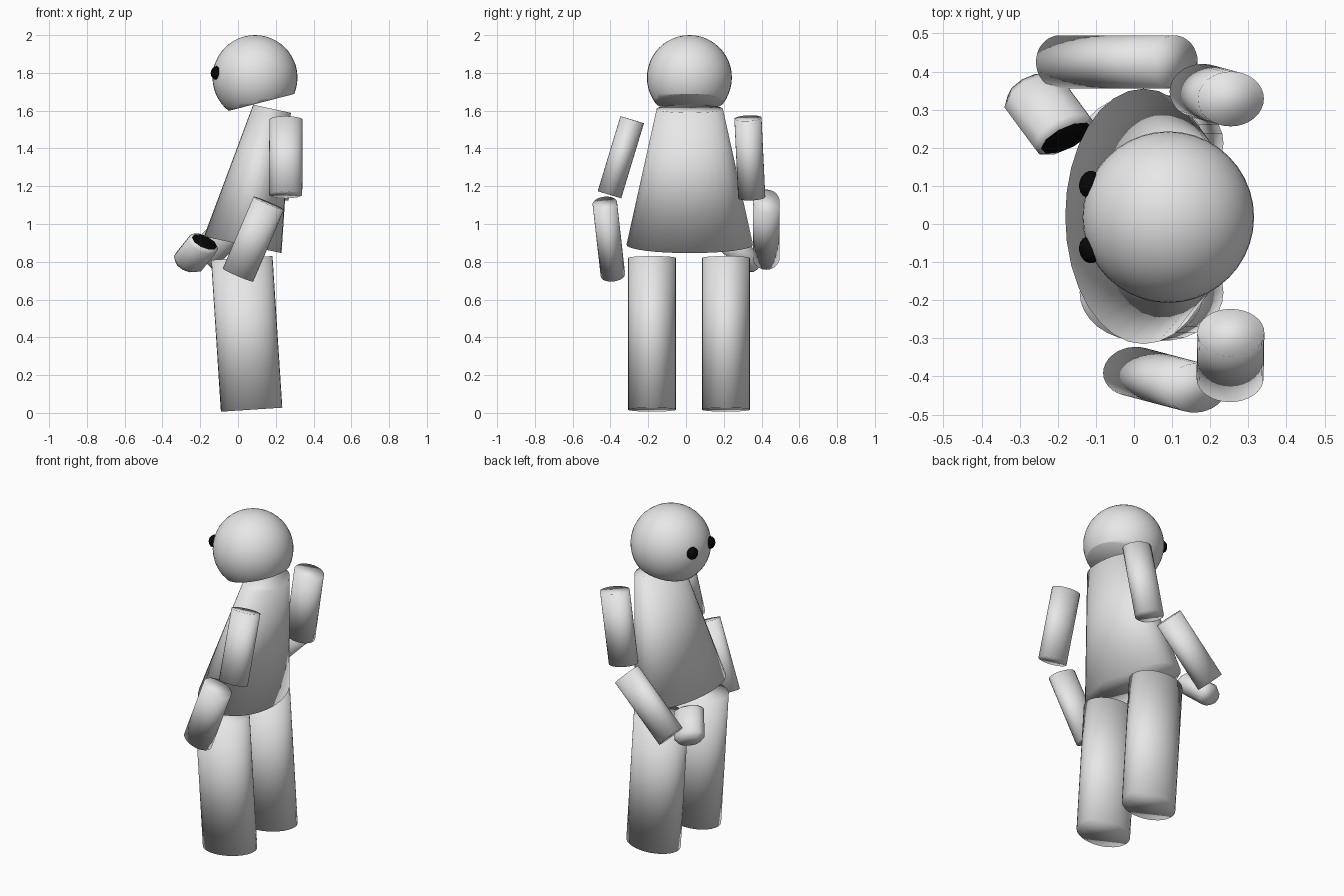
import bpy, bmesh, math
from mathutils import Vector, Matrix

if "Cube" in bpy.data.objects:
    bpy.data.objects.remove(bpy.data.objects["Cube"])


def material(name, value):
    m = bpy.data.materials.new(name)
    m.diffuse_color = (value, value, value, 1)
    m.use_nodes = True
    m.node_tree.nodes["Principled BSDF"].inputs["Base Color"].default_value = m.diffuse_color
    return m


GREY = material("light grey", 0.8)
BLACK = material("black", 0.002)


def frame(direction, hint, origin):
    """Matrix whose z follows direction and whose x lies close to hint."""
    w = Vector(direction).normalized()
    h = Vector(hint)
    u = (h - w * h.dot(w)).normalized()
    v = w.cross(u)
    return Matrix.Translation(Vector(origin)) @ Matrix((u, v, w)).transposed().to_4x4()


def finish(name, bm, mats):
    bmesh.ops.recalc_face_normals(bm, faces=bm.faces)
    for f in bm.faces:
        f.smooth = True
    me = bpy.data.meshes.new(name)
    bm.to_mesh(me)
    bm.free()
    for m in mats:
        me.materials.append(m)
    ob = bpy.data.objects.new(name, me)
    bpy.context.collection.objects.link(ob)
    return ob


def loft(name, matrix, rings, sides=32, dark_end=False):
    """Capped elliptical tube; each ring is (height, x radius, y radius)."""
    bm = bmesh.new()
    loops = []
    for z, rx, ry in rings:
        loops.append([bm.verts.new((rx * math.cos(2 * math.pi * i / sides),
                                    ry * math.sin(2 * math.pi * i / sides), z))
                      for i in range(sides)])
    for lo, hi in zip(loops, loops[1:]):
        for i in range(sides):
            j = (i + 1) % sides
            bm.faces.new((lo[i], lo[j], hi[j], hi[i]))
    bm.faces.new(loops[0][::-1])
    end = bm.faces.new(loops[-1])
    end.material_index = 1 if dark_end else 0
    bm.transform(matrix)
    return finish(name, bm, [GREY, BLACK] if dark_end else [GREY])


def limb(name, bottom, top, r_bottom, r_top):
    a, b = Vector(bottom), Vector(top)
    return loft(name, frame(b - a, (1, 0, 0), a),
                [(0, *r_bottom), ((b - a).length, *r_top)])


# Legs
for side, y in (("left", -0.18), ("right", 0.212)):
    limb(side + "_leg", (0.072, y, 0.017), (0.02, y, 0.82), (0.163, 0.127), (0.163, 0.127))

# Leaning, flared torso
limb("torso", (0.025, 0.02, 0.89), (0.18, 0.02, 1.61), (0.21, 0.335), (0.102, 0.175))

# Arms
ARM = (0.088, 0.065)
limb("left_upper_arm", (0.252, -0.405, 1.155), (0.254, -0.285, 1.552), ARM, ARM)
limb("left_forearm", (0.0, -0.387, 0.73), (0.163, -0.43, 1.11), ARM, ARM)
limb("right_upper_arm", (0.18, 0.348, 1.14), (0.254, 0.328, 1.56), (0.088, 0.072), (0.088, 0.072))
limb("right_forearm", (-0.195, 0.425, 0.82), (0.105, 0.425, 1.12), (0.088, 0.07), (0.088, 0.07))

# Fist with a chamfered back and a dark opening
loft("right_hand", frame((0.48, -0.65, 0.6), (0.75, 0.5, -0.44), (-0.225, 0.29, 0.845)),
     [(-0.105, 0.065, 0.045), (-0.075, 0.09, 0.066), (0.085, 0.09, 0.066), (0.1, 0.076, 0.046)],
     sides=10, dark_end=True)

# Head: sphere sliced at the neck
centre = Vector((0.09, 0.018, 1.775))
bm = bmesh.new()
bmesh.ops.create_uvsphere(bm, u_segments=40, v_segments=24, radius=0.225,
                          matrix=Matrix.Translation(centre))
cut = bmesh.ops.bisect_plane(bm, geom=bm.verts[:] + bm.edges[:] + bm.faces[:],
                             plane_co=(-0.045, 0, 1.6), plane_no=(-0.25, 0, 0.97),
                             clear_inner=True)
bmesh.ops.holes_fill(bm, edges=[e for e in bm.edges if e.is_boundary], sides=0)
finish("head", bm, [GREY])

# Eyes: flattened beads on the face
for side, dy in (("left", -0.086), ("right", 0.086)):
    out = Vector((-0.207, dy * 0.6, 0.025))
    spot = centre + Vector((-0.206, dy, 0.025))
    bm = bmesh.new()
    bmesh.ops.create_uvsphere(bm, u_segments=12, v_segments=8, radius=1,
                              matrix=frame(out, (0, 1, 0), spot)
                              @ Matrix.Diagonal((0.036, 0.036, 0.028, 1)))
    finish(side + "_eye", bm, [BLACK])
